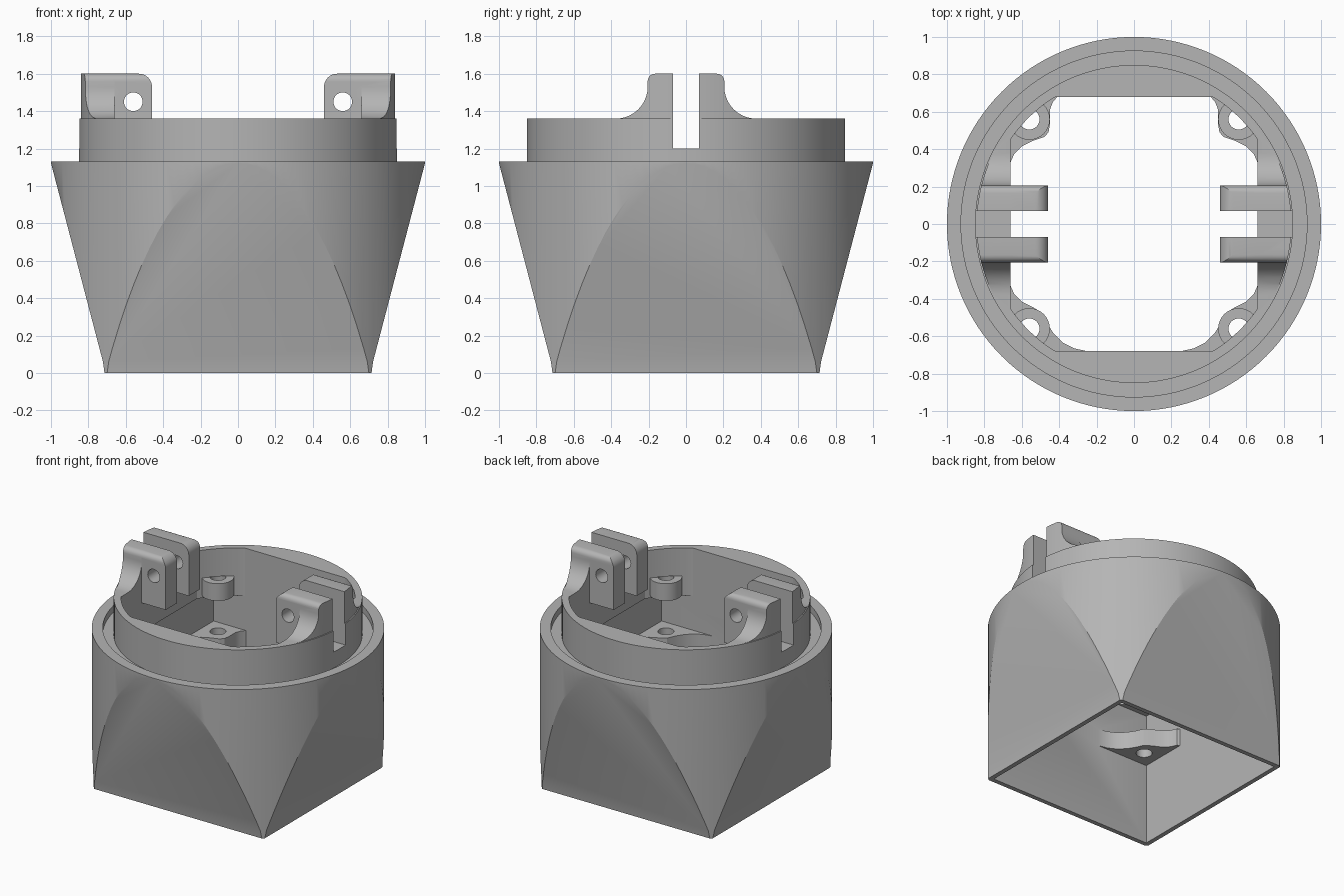
import bpy, bmesh, math

if "Cube" in bpy.data.objects:
    bpy.data.objects.remove(bpy.data.objects["Cube"])

grey = bpy.data.materials.new("plain_grey")
grey.diffuse_color = (0.46, 0.46, 0.46, 1)
grey.use_nodes = True
grey.node_tree.nodes["Principled BSDF"].inputs["Base Color"].default_value = grey.diffuse_color


def loft(name, rings):
    """Closed solid from stacked rings of 3D points."""
    bm = bmesh.new()
    vs = [[bm.verts.new(p) for p in r] for r in rings]
    n = len(rings[0])
    bm.faces.new(vs[0][::-1])
    bm.faces.new(vs[-1])
    for a, b in zip(vs, vs[1:]):
        for i in range(n):
            j = (i + 1) % n
            bm.faces.new((a[i], a[j], b[j], b[i]))
    bmesh.ops.recalc_face_normals(bm, faces=bm.faces[:])
    me = bpy.data.meshes.new(name)
    bm.to_mesh(me)
    bm.free()
    ob = bpy.data.objects.new(name, me)
    me.materials.append(grey)
    bpy.context.collection.objects.link(ob)
    return ob


def prism(name, pts, lo, hi, axis="z"):
    put = {"z": lambda p, h: (p[0], p[1], h),
           "y": lambda p, h: (p[0], h, p[1]),
           "x": lambda p, h: (h, p[0], p[1])}[axis]
    return loft(name, [[put(p, h) for p in pts] for h in (lo, hi)])


def arc(cx, cy, r, a0, a1, n=8):
    return [(cx + r * math.cos(math.radians(a0 + (a1 - a0) * i / n)),
             cy + r * math.sin(math.radians(a0 + (a1 - a0) * i / n))) for i in range(n + 1)]


def circle(r, n=128, cx=0, cy=0):
    return arc(cx, cy, r, 0, 360, n)[:-1]


def rect(x, y):
    return [(-x, -y), (x, -y), (x, y), (-x, y)]


def combine(ob, other, op):
    m = ob.modifiers.new("bool", "BOOLEAN")
    m.operation, m.object, m.solver = op, other, "EXACT"
    bpy.context.view_layer.objects.active = ob
    bpy.ops.object.modifier_apply(modifier="bool")
    bpy.data.objects.remove(other)


# Outer shell: round drum trimmed by a tapering square
body = prism("housing", circle(1.0), 0, 1.13)
taper = [(0.712, -0.1), (0.714, 0), (0.722, 0.06), (1.002, 1.13), (1.03, 1.237)]
combine(body, loft("taper", [[(x, y, z) for x, y in rect(h, h)] for h, z in taper]), "INTERSECT")

# Groove in the shoulder and raised collar
combine(body, prism("groove", circle(0.925), 1.08, 1.5), "DIFFERENCE")
combine(body, prism("collar", circle(0.85), 1.03, 1.36), "UNION")

# Square lower cavity and rounded collar opening
combine(body, prism("cavity", rect(0.68, 0.68), -0.5, 1.0), "DIFFERENCE")
opening = []
for i in range(240):
    a = 2 * math.pi * i / 240
    c, s = math.cos(a), math.sin(a)
    r = min(0.8, 0.66 / max(abs(c), 1e-6), 0.68 / max(abs(s), 1e-6))
    opening.append((r * c, r * s))
combine(body, prism("opening", opening, 0.9, 2), "DIFFERENCE")

# Hinge lugs with flared roots, one pair on each side
for sx in (1, -1):
    side = [(0.46, 1.22), (0.83, 1.22), (0.845, 1.30)] + arc(0.82, 1.575, 0.025, 0, 90, 4) \
        + arc(0.53, 1.53, 0.07, 90, 180)
    lug = prism("lug", [(sx * x, z) for x, z in side], -0.205, 0.205, "y")
    cap = [(-0.205, 1.0), (0.205, 1.0)] + arc(0.165, 1.56, 0.04, 0, 90, 5) \
        + arc(-0.165, 1.56, 0.04, 90, 180, 5)
    combine(lug, prism("cap", cap, -1, 1, "x"), "INTERSECT")
    flare = [(-0.375, 1.3), (0.375, 1.3)] + arc(0.375, 1.53, 0.17, 270, 180, 10) \
        + arc(0.165, 1.56, 0.04, 0, 90, 5) + arc(-0.165, 1.56, 0.04, 90, 180, 5) \
        + arc(-0.375, 1.53, 0.17, 0, -90, 10)
    root = prism("root", flare, min(sx * 0.66, sx * 0.9), max(sx * 0.66, sx * 0.9), "x")
    combine(lug, root, "UNION")
    combine(lug, prism("trim", circle(0.842), 1.0, 2), "INTERSECT")
    combine(body, lug, "UNION")
    # Pivot hole through both lugs
    combine(body, prism("pivot", circle(0.05, 32, sx * 0.56, 1.45), -0.4, 0.4, "y"), "DIFFERENCE")

# Slot between the lugs, cut through the collar
combine(body, prism("slot", [(-0.07, 1.2), (0.07, 1.2), (0.07, 2), (-0.07, 2)], -1.2, 1.2, "x"),
        "DIFFERENCE")

# Corner screw plates, with upper bosses in line with them
back = [(0.70, 0.31), (0.66, 0.33), (0.64, 0.375), (0.60, 0.415), (0.54, 0.445), (0.48, 0.465),
        (0.457, 0.49), (0.45, 0.53), (0.45, 0.61), (0.435, 0.65), (0.41, 0.68), (0.41, 0.70)]
front = [(0.70, 0.31), (0.66, 0.33), (0.64, 0.375), (0.60, 0.415), (0.54, 0.445), (0.49, 0.475),
         (0.465, 0.53), (0.43, 0.585), (0.38, 0.635), (0.32, 0.665), (0.25, 0.68), (0.25, 0.70)]
lobe = arc(0.56, 0.56, 0.11, 135, 315, 16) + [(0.665, 0.51), (0.51, 0.665)]
for sx in (1, -1):
    for sy, outline in ((1, back), (-1, front)):
        def place(pts):
            return [(sx * x, sy * y) for x, y in pts]
        combine(body, prism("plate", place(outline + [(0.70, 0.70)]), 0.61, 0.74), "UNION")
        combine(body, prism("boss", place(lobe), 1.02, 1.15), "UNION")
        hole = circle(0.055, 32, 0.56, 0.56)
        combine(body, prism("screw_hole", place(hole), 0.5, 1.15), "DIFFERENCE")

# Smooth curved walls while keeping edges sharp
bpy.ops.object.select_all(action="DESELECT")
body.select_set(True)
bpy.context.view_layer.objects.active = body
bpy.ops.object.shade_smooth_by_angle(angle=math.radians(25))
